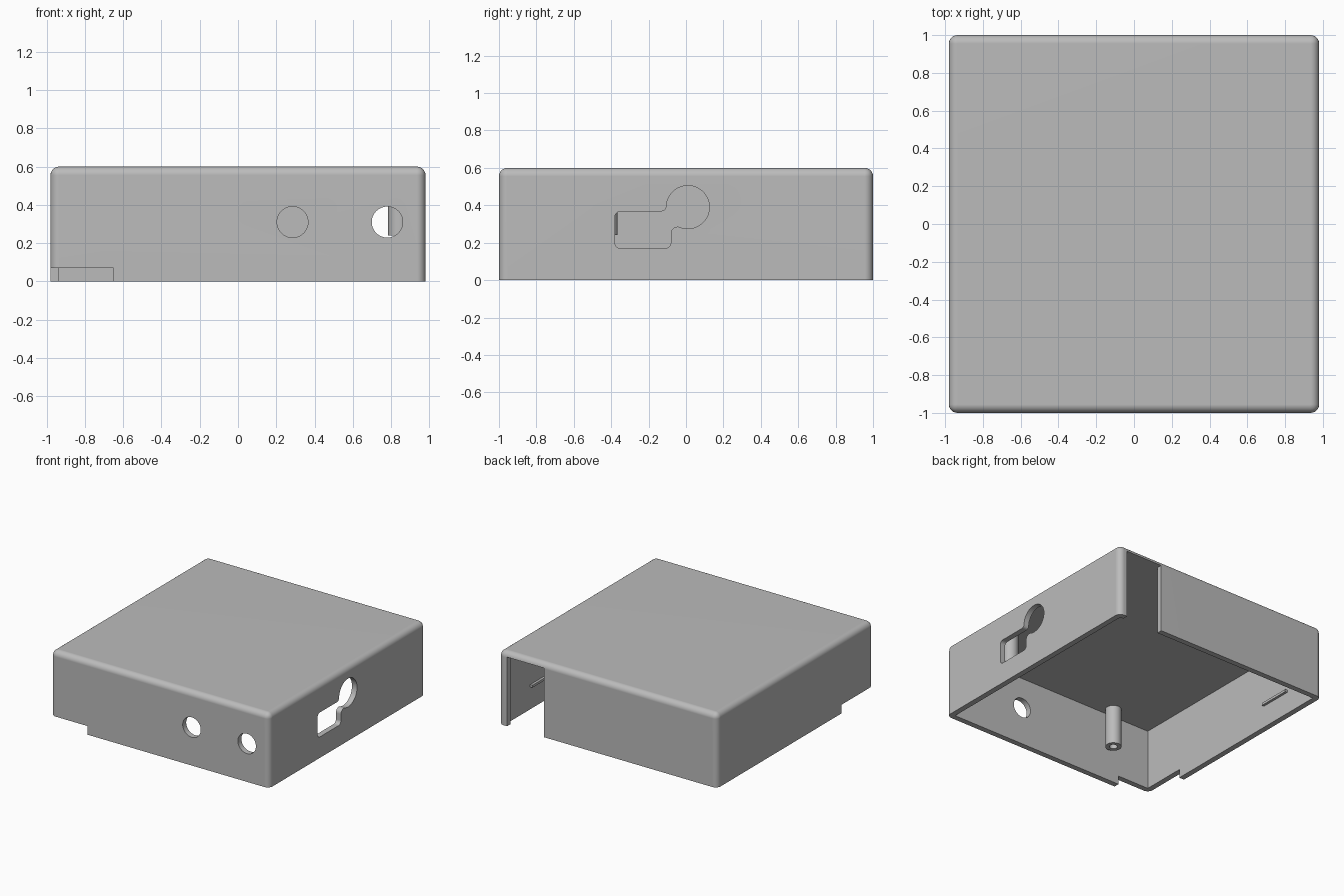
import bpy, bmesh
from math import sin, cos, radians
from mathutils import Vector

cube = bpy.data.objects.get("Cube")
if cube:
    bpy.data.objects.remove(cube, do_unlink=True)

W, D, H = 0.98, 1.0, 0.6      # half width, half depth, height
WALL = 0.045

grey = bpy.data.materials.new("plain grey")
grey.use_nodes = True
grey.diffuse_color = (0.5, 0.5, 0.5, 1)
grey.node_tree.nodes["Principled BSDF"].inputs["Base Color"].default_value = (0.5, 0.5, 0.5, 1)


def finish(bm, name):
    bmesh.ops.recalc_face_normals(bm, faces=bm.faces)
    mesh = bpy.data.meshes.new(name)
    bm.to_mesh(mesh)
    bm.free()
    mesh.materials.append(grey)
    obj = bpy.data.objects.new(name, mesh)
    bpy.context.collection.objects.link(obj)
    return obj


def box_bm(lo, hi):
    bm = bmesh.new()
    bmesh.ops.create_cube(bm, size=1)
    lo, hi = Vector(lo), Vector(hi)
    for v in bm.verts:
        v.co = Vector([l + (c + 0.5) * (h - l) for l, h, c in zip(lo, hi, v.co)])
    return bm


def box(name, lo, hi):
    return finish(box_bm(lo, hi), name)


def prism(name, points, push):
    bm = bmesh.new()
    face = bm.faces.new([bm.verts.new(p) for p in points])
    made = bmesh.ops.extrude_face_region(bm, geom=[face])["geom"]
    bmesh.ops.translate(bm, vec=push, verts=[g for g in made if isinstance(g, bmesh.types.BMVert)])
    return finish(bm, name)


def arc(cx, cy, r, start, end, n):
    angles = [radians(start + (end - start) * i / n) for i in range(n + 1)]
    return [(cx + r * cos(a), cy + r * sin(a)) for a in angles]


def cut(obj, cutter):
    mod = obj.modifiers.new("cut", "BOOLEAN")
    mod.operation, mod.solver, mod.object = "DIFFERENCE", "EXACT", cutter
    bpy.context.view_layer.update()
    mesh = bpy.data.meshes.new_from_object(obj.evaluated_get(bpy.context.evaluated_depsgraph_get()))
    obj.modifiers.clear()
    obj.data = mesh
    bpy.data.objects.remove(cutter, do_unlink=True)


def smooth(obj):
    bpy.ops.object.select_all(action="DESELECT")
    obj.select_set(True)
    bpy.context.view_layer.objects.active = obj
    bpy.ops.object.shade_smooth_by_angle(angle=radians(35))
    obj.modifiers.new("even shading", "WEIGHTED_NORMAL").keep_sharp = True


# Cover: rounded box, hollow and open underneath
bm = box_bm((-W, -D, 0), (W, D, H))
edges = [e for e in bm.edges if max(v.co.z for v in e.verts) > 0.1]
bmesh.ops.bevel(bm, geom=edges, offset=WALL, segments=6, profile=0.5, affect="EDGES")
cover = finish(bm, "cover")
cut(cover, box("cavity", (WALL - W, WALL - D, -0.2), (W - WALL, D - WALL, H - 0.04)))

# Tall opening at the back and low notch at the front corner
cut(cover, box("back_opening", (0.575, 0.9, -0.1), (0.905, 1.1, H - 0.04)))
cut(cover, box("corner_notch", (-1.1, -1.1, -0.1), (-0.65, -0.59, 0.07)))

# Two round holes in the front wall
for x in (0.285, 0.78):
    ring = arc(x, 0.31, 0.081, 0, 360, 48)[:-1]
    cut(cover, prism("round_hole", [(px, -1.1, pz) for px, pz in ring], (0, 0.2, 0)))

# Keyhole-shaped opening in the side wall: disc joined to a rounded slot
outline = arc(0.01, 0.39, 0.115, 180, -108, 36)
outline += arc(-0.045, 0.25, 0.036, 70, 180, 6)
outline += arc(-0.111, 0.20, 0.03, 0, -90, 6)
outline += arc(-0.35, 0.20, 0.03, -90, -180, 6)
outline += arc(-0.35, 0.338, 0.03, 180, 90, 6)
outline += arc(-0.13, 0.393, 0.025, -90, -10, 5)
cut(cover, prism("keyhole", [(0.9, y, z) for y, z in outline], (0.2, 0, 0)))
smooth(cover)

# Hollow screw posts hanging from the ceiling
for name, x, y in (("left_post", 0.845, -0.425), ("right_post", -0.53, -0.87)):
    circle = arc(x, y, 0.06, 0, 360, 32)[:-1]
    bore = arc(x, y, 0.03, 0, 360, 24)[:-1]
    post = prism(name, [(px, py, 0.24) for px, py in circle], (0, 0, 0.33))
    cut(post, prism("bore", [(px, py, 0.2) for px, py in bore], (0, 0, 0.34)))
    smooth(post)

# Small snap ridges on the inner side walls
for name, side in (("left_ridge", 1), ("right_ridge", -1)):
    xs = sorted((side * (W - WALL - 0.02), side * (W - 0.02)))
    box(name, (xs[0], 0.39, 0.18), (xs[1], 0.66, 0.2))
